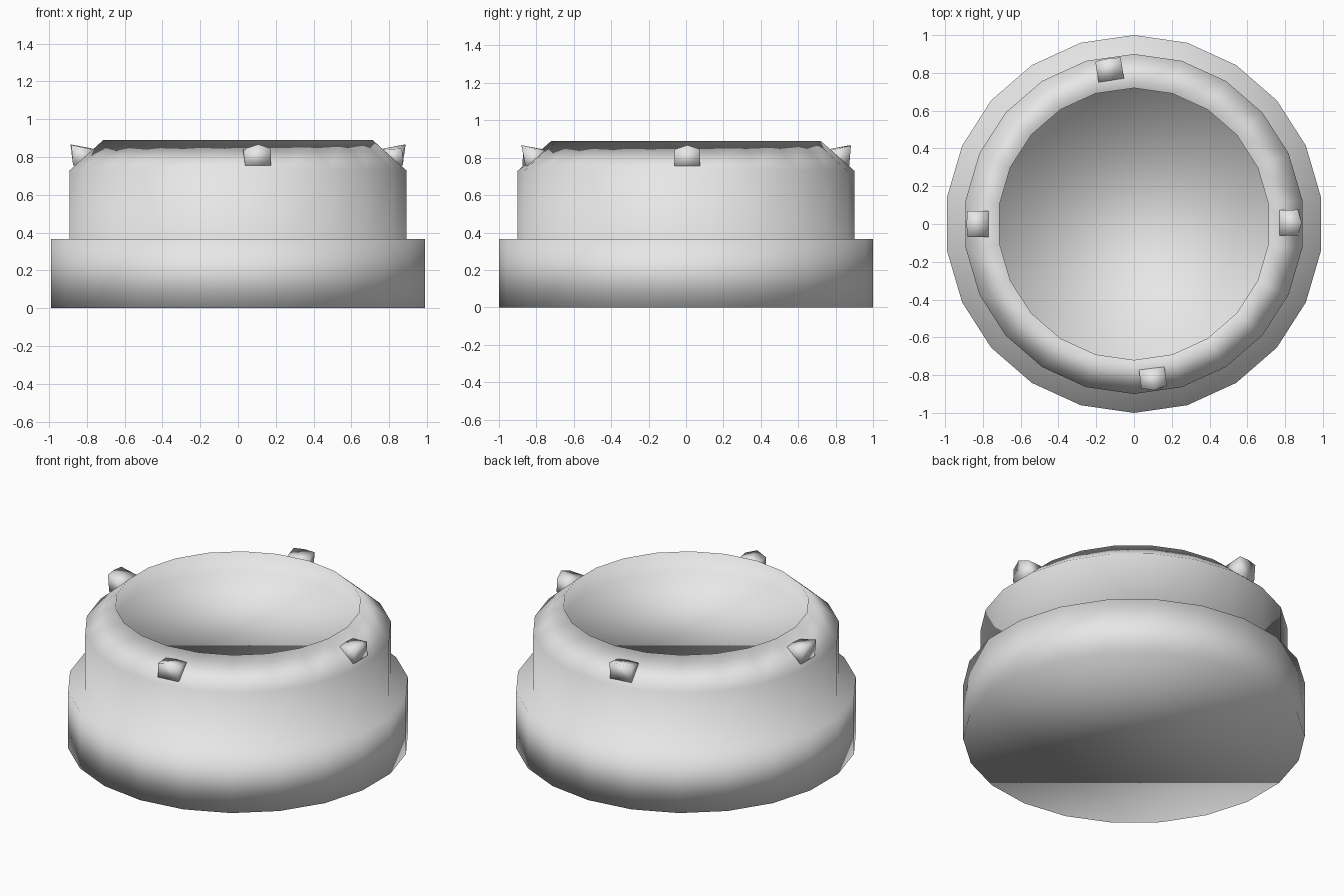
import bpy
import bmesh
from math import sin, cos, radians, tau, pi

cube = bpy.data.objects.get("Cube")
if cube:
    bpy.data.objects.remove(cube, do_unlink=True)

SIDES = 22
GREY = (0.8, 0.8, 0.8, 1)

grey = bpy.data.materials.new("light_grey")
grey.use_nodes = True
grey.diffuse_color = GREY
grey.node_tree.nodes["Principled BSDF"].inputs["Base Color"].default_value = GREY


def loft(name, rings):
    """Skin a list of closed rings, cap both ends and shade smooth."""
    bm = bmesh.new()
    loops = [[bm.verts.new(p) for p in ring] for ring in rings]
    for a, b in zip(loops, loops[1:]):
        n = len(a)
        for i in range(n):
            j = (i + 1) % n
            bm.faces.new((a[i], a[j], b[j], b[i]))
    bm.faces.new(loops[0][::-1])
    bm.faces.new(loops[-1])
    bmesh.ops.recalc_face_normals(bm, faces=bm.faces)
    for f in bm.faces:
        f.smooth = True
    mesh = bpy.data.meshes.new(name)
    bm.to_mesh(mesh)
    bm.free()
    mesh.materials.append(grey)
    obj = bpy.data.objects.new(name, mesh)
    bpy.context.collection.objects.link(obj)
    return obj


def circle(radius, z):
    angles = [pi / 2 + tau * i / SIDES for i in range(SIDES)]
    return [(radius * cos(a), radius * sin(a), z) for a in angles]


# Round body: wide foot, narrower wall, sloped rim and shallow recess
profile = [(1, 0), (1, 0.365), (0.9, 0.365), (0.9, 0.73), (0.72, 0.89), (0.72, 0.76)]
loft("round_body", [circle(r, z) for r, z in profile])


# Studs on the sloped rim, some with a peaked outer face
def stud(name, degrees, peaked):
    a = radians(degrees)
    w = 0.068
    shoulder = (0.868, 0.845) if peaked else (0.882, 0.864)
    outer = [(-w, 0.873, 0.757), (w, 0.873, 0.757), (w, *shoulder),
             (0, 0.887, 0.867), (-w, *shoulder)]
    inner = [(-w, 0.77, 0.735), (w, 0.77, 0.735), (w, 0.77, 0.84),
             (0, 0.77, 0.845), (-w, 0.77, 0.84)]

    def place(ring):
        return [(r * cos(a) - u * sin(a), r * sin(a) + u * cos(a), z) for u, r, z in ring]

    loft(name, [place(inner), place(outer)])


stud("left_stud", 0.5, True)
stud("front_stud", -83, True)
stud("right_stud", 180, False)
stud("back_stud", 99, False)
